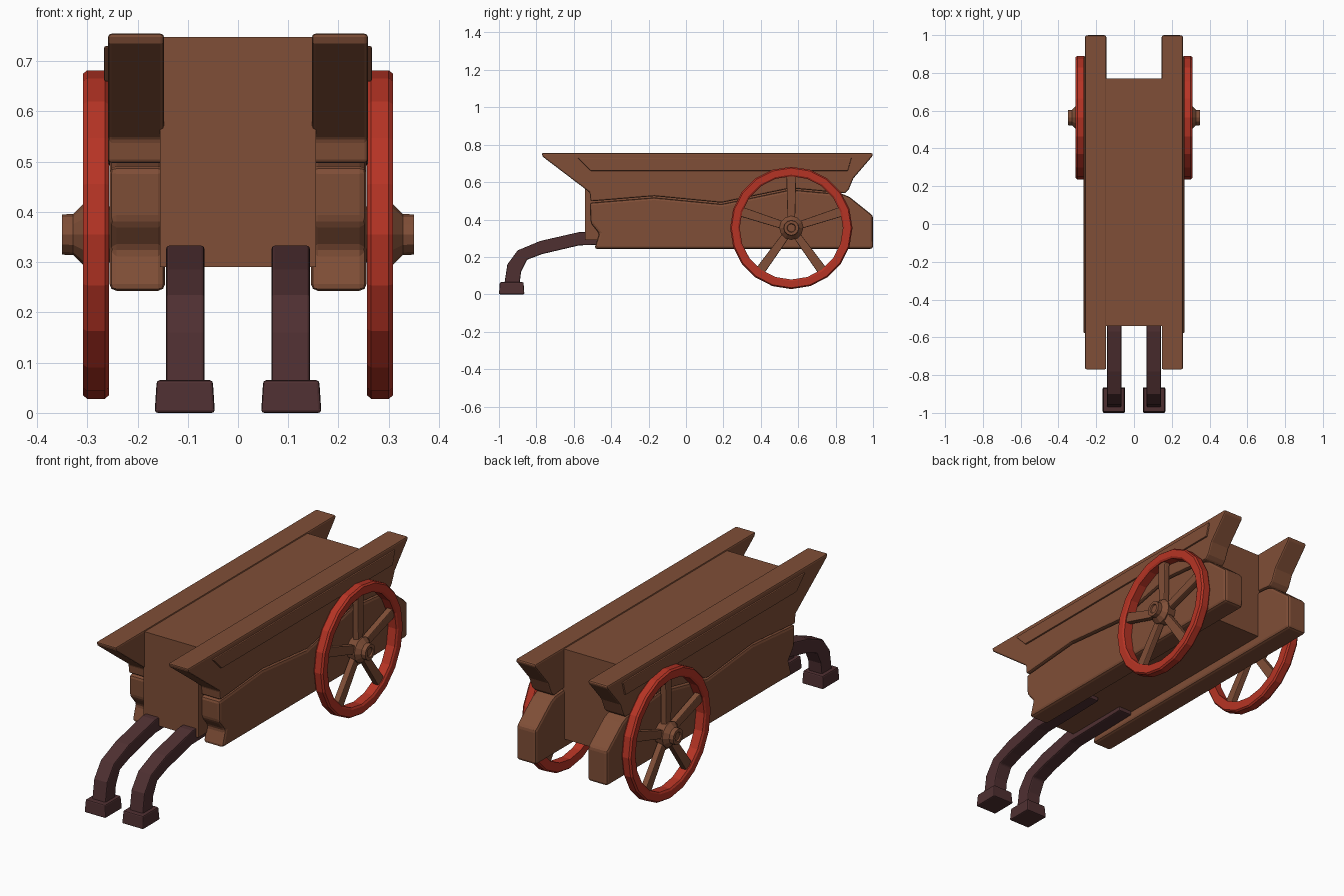
import bpy, bmesh, math

if "Cube" in bpy.data.objects:
    bpy.data.objects.remove(bpy.data.objects["Cube"])


def material(name, rgb):
    m = bpy.data.materials.new(name)
    m.diffuse_color = (*rgb, 1)
    m.use_nodes = True
    m.node_tree.nodes["Principled BSDF"].inputs["Base Color"].default_value = m.diffuse_color
    return m


BROWN = material("brown wood", (0.215, 0.077, 0.038))
RED = material("red paint", (0.47, 0.034, 0.018))
DARK = material("dark wood", (0.078, 0.029, 0.031))

WY, WZ = 0.563, 0.355  # wheel centre


def finish(bm, name, mat, bevel=0.0):
    bmesh.ops.recalc_face_normals(bm, faces=bm.faces)
    me = bpy.data.meshes.new(name)
    bm.to_mesh(me)
    bm.free()
    me.materials.append(mat)
    ob = bpy.data.objects.new(name, me)
    bpy.context.collection.objects.link(ob)
    if bevel:
        b = ob.modifiers.new("bevel", "BEVEL")
        b.width, b.segments, b.limit_method = bevel, 2, "ANGLE"
        b.angle_limit = math.radians(35)
    return ob


def slab(name, mat, profile, x0, x1, bevel=0.0):
    """Extrude a (y, z) outline from x0 to x1."""
    bm = bmesh.new()
    a = [bm.verts.new((x0, y, z)) for y, z in profile]
    b = [bm.verts.new((x1, y, z)) for y, z in profile]
    bm.faces.new(a)
    bm.faces.new(b)
    for i in range(len(a)):
        j = (i + 1) % len(a)
        bm.faces.new((a[i], a[j], b[j], b[i]))
    return finish(bm, name, mat, bevel)


def lathe(name, mat, profile, sides, s, closed):
    """Spin an (x, radius) profile round the wheel axle."""
    bm = bmesh.new()
    rings = []
    for x, r in profile:
        rings.append([bm.verts.new((s * x, WY + r * math.sin(2 * math.pi * i / sides),
                                    WZ + r * math.cos(2 * math.pi * i / sides)))
                      for i in range(sides)])
    n = len(rings)
    for k in range(n if closed else n - 1):
        p, q = rings[k], rings[(k + 1) % n]
        for i in range(sides):
            j = (i + 1) % sides
            bm.faces.new((p[i], p[j], q[j], q[i]))
    if not closed:
        bm.faces.new(rings[0])
        bm.faces.new(rings[-1])
    return finish(bm, name, mat)


# central body
slab("cart_body", BROWN, [(-0.54, 0.29), (0.77, 0.29), (0.77, 0.748), (-0.54, 0.748)], -0.155, 0.155)

wave = [(-0.51, 0.497), (-0.17, 0.525), (0.19, 0.49), (0.56, 0.567), (0.85, 0.54)]
upper = wave + [(0.87, 0.56), (0.895, 0.62), (0.998, 0.74), (0.998, 0.755),
                (-0.772, 0.755), (-0.765, 0.735), (-0.515, 0.545)]
lower = [(-0.49, 0.243), (1.0, 0.243), (1.0, 0.42), (0.875, 0.52), (0.84, 0.535),
         (0.56, 0.56), (0.19, 0.483), (-0.17, 0.518), (-0.515, 0.49),
         (-0.51, 0.38), (-0.465, 0.325)]
panel = [(-0.51, 0.66), (0.865, 0.66), (0.885, 0.73), (-0.58, 0.73)]
leg = [(-0.19, 0.27), (-0.19, 0.33), (-0.57, 0.333), (-0.78, 0.285), (-0.9, 0.235),
       (-0.955, 0.16), (-0.972, 0.05), (-0.89, 0.05), (-0.882, 0.12), (-0.85, 0.185),
       (-0.77, 0.215), (-0.57, 0.262)]

for s, side in ((-1, "left"), (1, "right")):
    # side planks
    slab(side + "_upper_plank", BROWN, upper, s * 0.147, s * 0.259, 0.012)
    slab(side + "_lower_plank", BROWN, lower, s * 0.145, s * 0.256, 0.014)
    slab(side + "_plank_panel", BROWN, panel, s * 0.25, s * 0.267, 0.004)

    # bent leg and foot block
    slab(side + "_leg", DARK, leg, s * 0.067, s * 0.143, 0.006)
    bm = bmesh.new()
    bmesh.ops.create_cube(bm, size=1)
    for v in bm.verts:
        t = 0.93 if v.co.z > 0 else 1
        v.co = (s * 0.106 + v.co.x * 0.12 * t, -0.932 + v.co.y * 0.136 * t, 0.0325 + v.co.z * 0.065)
    finish(bm, side + "_foot", DARK, 0.006)

    # wheel rim
    lathe(side + "_wheel_rim", RED, [(0.257, 0.276), (0.257, 0.32), (0.265, 0.327), (0.3, 0.327),
                                     (0.309, 0.32), (0.309, 0.285), (0.303, 0.276)], 20, s, True)
    # spokes, slightly wider at the rim
    for k in range(5):
        a = 2 * math.pi * k / 5
        c, d = math.cos(a), math.sin(a)
        pts = [(-0.02, 0.03), (0.02, 0.03), (0.026, 0.285), (-0.026, 0.285)]
        slab(f"{side}_spoke_{k + 1}", BROWN,
             [(WY + u * c + r * d, WZ - u * d + r * c) for u, r in pts],
             s * 0.267, s * 0.298, 0.004)
    # hub
    lathe(side + "_wheel_hub", BROWN, [(0.25, 0.055), (0.305, 0.064), (0.328, 0.041),
                                       (0.35, 0.04), (0.35, 0.024), (0.343, 0.021)], 12, s, False)
